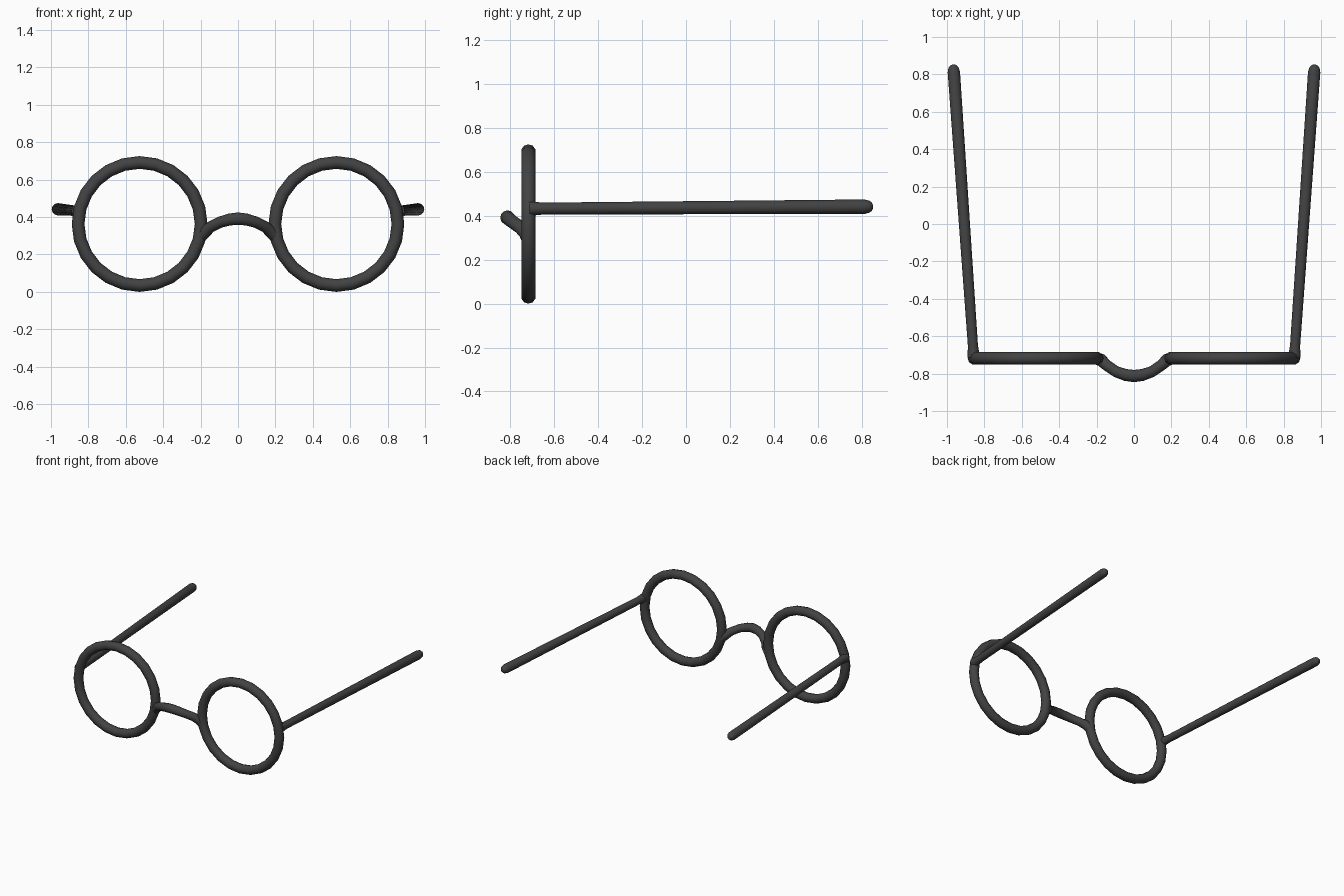
import bpy
import math

cube = bpy.data.objects.get("Cube")
if cube:
    bpy.data.objects.remove(cube, do_unlink=True)

# One dark grey plastic for the whole frame
plastic = bpy.data.materials.new("dark grey plastic")
plastic.use_nodes = True
GREY = (0.055, 0.055, 0.055, 1)
plastic.diffuse_color = GREY
plastic.node_tree.nodes["Principled BSDF"].inputs["Base Color"].default_value = GREY

RIM_X, RIM_Y, RIM_Z = 0.526, -0.718, 0.363
RIM_RADIUS, TUBE = 0.329, 0.034


def finish(obj, name):
    obj.name = name
    obj.data.name = name
    obj.data.materials.clear()
    obj.data.materials.append(plastic)
    bpy.ops.object.select_all(action='DESELECT')
    obj.select_set(True)
    bpy.context.view_layer.objects.active = obj
    bpy.ops.object.shade_smooth_by_angle(angle=math.radians(60))


def tube(name, points):
    """Round tube through (x, y, z, radius) points."""
    curve = bpy.data.curves.new(name, 'CURVE')
    curve.dimensions = '3D'
    curve.bevel_depth = 1.0
    curve.bevel_resolution = 4
    curve.use_fill_caps = True
    spline = curve.splines.new('POLY')
    spline.points.add(len(points) - 1)
    for p, (x, y, z, r) in zip(spline.points, points):
        p.co = (x, y, z, 1)
        p.radius = r
    obj = bpy.data.objects.new(name, curve)
    bpy.context.collection.objects.link(obj)
    bpy.ops.object.select_all(action='DESELECT')
    obj.select_set(True)
    bpy.context.view_layer.objects.active = obj
    bpy.ops.object.convert(target='MESH')
    finish(bpy.context.object, name)


for side, label in ((1, "left"), (-1, "right")):
    # Round lens rim
    bpy.ops.mesh.primitive_torus_add(
        major_segments=24, minor_segments=10, major_radius=RIM_RADIUS,
        minor_radius=TUBE, location=(side * RIM_X, RIM_Y, RIM_Z),
        rotation=(math.pi / 2, 0, 0))
    finish(bpy.context.object, label + "_rim")

    # Temple arm, splayed outward, with a rounded tip
    start, end = (0.857, -0.712, 0.433), (0.966, 0.852, 0.442)
    stations = ((0, 0.034), (0.02, 0.030), (0.04, 0.027), (0.975, 0.033),
                (0.99, 0.027), (0.997, 0.018), (1, 0.008))
    tube(label + "_temple_arm",
         [(side * (a[0] + (b[0] - a[0]) * t), a[1] + (b[1] - a[1]) * t,
           a[2] + (b[2] - a[2]) * t, r)
          for a, b in ((start, end),) for t, r in stations])

# Nose bridge, arched up and forward, flaring into the rims
half = [(0.205, -0.716, 0.29, 0.032), (0.175, -0.728, 0.322, 0.034),
        (0.145, -0.756, 0.348, 0.030), (0.095, -0.790, 0.373, 0.030),
        (0.045, -0.807, 0.387, 0.032)]
tube("nose_bridge",
     [(-x, y, z, r) for x, y, z, r in half]
     + [(0, -0.813, 0.392, 0.033)] + half[::-1])
